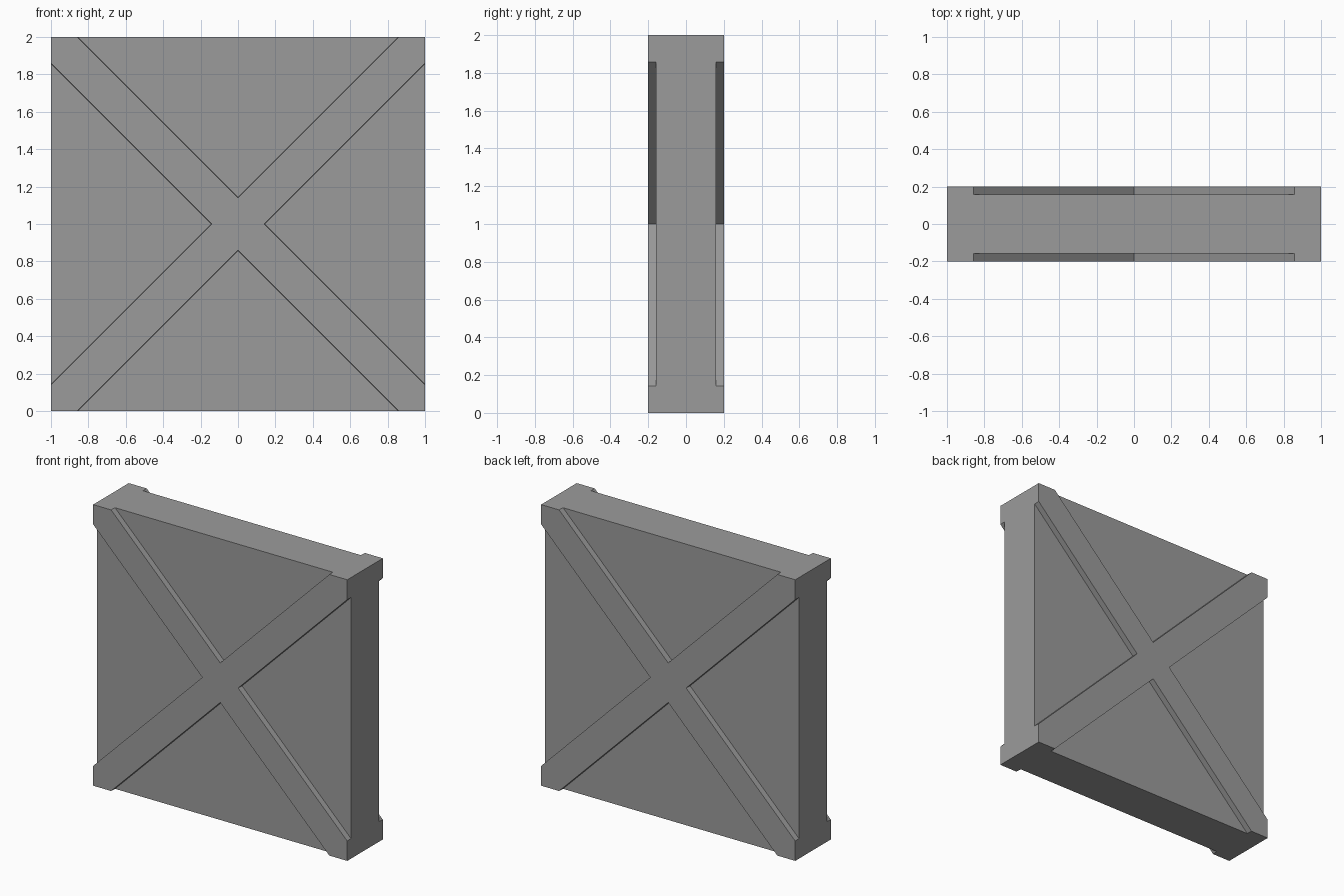
import bpy, bmesh

if "Cube" in bpy.data.objects:
    bpy.data.objects.remove(bpy.data.objects["Cube"])

HALF, FACE, RECESS = 1.0, 0.20, 0.158   # half size, brace face depth, recessed panel depth
A_TOP, A_BASE = 0.141, 0.143            # brace half width on axis: outer face, base


def cross_ring(bm, y, a):
    """Diagonal cross outline clipped to the square: 4 points per corner."""
    ring = []
    x = [(1, 1 - a), (1, 1), (1 - a, 1), (0, a)]
    for _ in range(4):
        ring += [bm.verts.new((px * HALF, y, pz * HALF + HALF)) for px, pz in x]
        x = [(-pz, px) for px, pz in x]
    return ring


bm = bmesh.new()
rings = [cross_ring(bm, y, a) for y, a in
         ((-FACE, A_TOP), (-RECESS, A_BASE), (RECESS, A_BASE), (FACE, A_TOP))]

# Raised cross faces, front and back
bm.faces.new(rings[0])
bm.faces.new(rings[3])

# Side walls of the raised braces
for lo, hi in ((rings[0], rings[1]), (rings[2], rings[3])):
    for i in range(16):
        j = (i + 1) % 16
        bm.faces.new((lo[i], lo[j], hi[j], hi[i]))

# Slab rim and triangular recessed panels
f, b = rings[1], rings[2]
for k in range(0, 16, 4):
    n = (k + 4) % 16
    for i, j in ((k, k + 1), (k + 1, k + 2), (k + 2, n)):
        bm.faces.new((f[i], f[j], b[j], b[i]))
    for r in (f, b):
        bm.faces.new((r[k + 2], r[k + 3], r[n]))

bmesh.ops.recalc_face_normals(bm, faces=bm.faces)
mesh = bpy.data.meshes.new("cross_braced_panel")
bm.to_mesh(mesh)
bm.free()

# Dark grey finish
grey = bpy.data.materials.new("dark_grey")
grey.diffuse_color = (0.33, 0.33, 0.33, 1)
grey.use_nodes = True
grey.node_tree.nodes["Principled BSDF"].inputs["Base Color"].default_value = grey.diffuse_color
mesh.materials.append(grey)
bpy.context.collection.objects.link(bpy.data.objects.new("cross_braced_panel", mesh))
